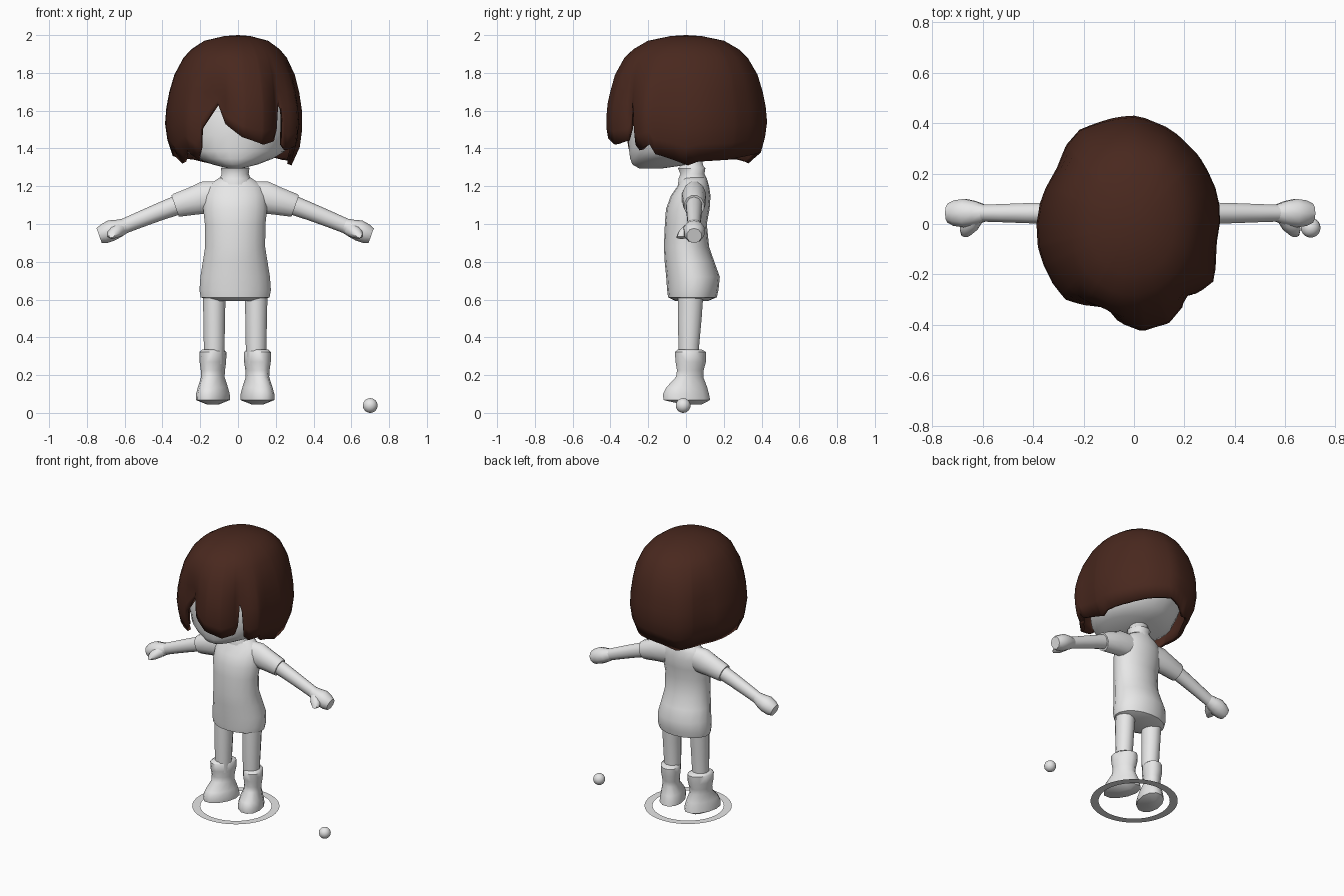
import bpy, bmesh, math
from mathutils import Vector

if "Cube" in bpy.data.objects:
    bpy.data.objects.remove(bpy.data.objects["Cube"])

CX = -0.015  # symmetry plane of the figure


def material(name, rgb):
    m = bpy.data.materials.new(name)
    m.diffuse_color = (*rgb, 1)
    m.use_nodes = True
    m.node_tree.nodes["Principled BSDF"].inputs["Base Color"].default_value = m.diffuse_color
    return m


PALE = material("pale_grey", (0.8, 0.8, 0.8))
BROWN = material("dark_brown", (0.066, 0.021, 0.013))


def finish(name, bm, mat, angle=50):
    bmesh.ops.recalc_face_normals(bm, faces=bm.faces)
    me = bpy.data.meshes.new(name)
    bm.to_mesh(me)
    bm.free()
    me.materials.append(mat)
    ob = bpy.data.objects.new(name, me)
    bpy.context.collection.objects.link(ob)
    bpy.ops.object.select_all(action='DESELECT')
    ob.select_set(True)
    bpy.context.view_layer.objects.active = ob
    bpy.ops.object.shade_smooth_by_angle(angle=math.radians(angle))
    return ob


def loft(name, rings, mat=PALE, n=12, side=1):
    """Skin over elliptical rings (centre, u, v), capped at both ends."""
    bm = bmesh.new()
    loops = []
    for c, u, v in rings:
        loop = []
        for i in range(n):
            a = 2 * math.pi * (i + 0.5) / n
            p = Vector(c) + Vector(u) * math.cos(a) + Vector(v) * math.sin(a)
            loop.append(bm.verts.new((CX + side * p.x, p.y, p.z)))
        loops.append(loop)
    for a, b in zip(loops, loops[1:]):
        for i in range(n):
            bm.faces.new((a[i], a[(i + 1) % n], b[(i + 1) % n], b[i]))
    bm.faces.new(loops[0])
    bm.faces.new(loops[-1])
    return finish(name, bm, mat)


def upright(rows, x=0, splay=0):
    """Level rings from rows of (z, half width, front y, back y)."""
    return [((x, (f + b) / 2, z), (w, 0, 0), (-splay * (b - f) / 2, (b - f) / 2, 0))
            for z, w, f, b in rows]


def limb(rows, y=0.043):
    """Rings across the arm from rows of (x, z, half depth, half height)."""
    return [((x, y, z), (0, d, 0), (0.33 * h, 0, 0.94 * h)) for x, z, d, h in rows]


# Torso with flared dress, and neck with collar
loft("dress", upright([
    (0.592, .130, -.055, .115), (0.612, .185, -.095, .163), (0.65, .192, -.10, .172),
    (0.72, .187, -.105, .179), (0.80, .174, -.113, .150), (0.88, .161, -.117, .122),
    (1.00, .163, -.112, .110), (1.08, .172, -.106, .125), (1.15, .168, -.080, .130),
    (1.20, .150, -.045, .122), (1.225, .115, -.035, .115), (1.245, .085, -.03, .108)]), n=18)
loft("neck", upright([
    (1.21, .095, -.045, .115), (1.24, .086, -.042, .112), (1.265, .074, -.032, .10),
    (1.295, .078, -.045, .105), (1.305, .068, -.035, .095), (1.36, .055, -.02, .08)]))

# Head
loft("head", upright([
    (1.295, .04, -.25, -.12), (1.315, .12, -.285, .02), (1.345, .20, -.297, .13),
    (1.385, .265, -.303, .22), (1.47, .292, -.310, .28), (1.60, .295, -.310, .30),
    (1.75, .245, -.255, .27), (1.86, .14, -.15, .17)]), n=24)

# Paired limbs
for side, label in ((1, "right"), (-1, "left")):
    loft(label + "_sleeve", limb([
        (.05, 1.150, .060, .085), (.15, 1.140, .066, .092), (.22, 1.122, .062, .078),
        (.305, 1.100, .057, .066), (.318, 1.095, .054, .062)]), side=side)
    loft(label + "_arm", limb([
        (.28, 1.11, .045, .053), (.40, 1.065, .042, .047), (.50, 1.025, .038, .043),
        (.585, .990, .035, .040)]), n=10, side=side)
    loft(label + "_hand", limb([
        (.575, .994, .034, .038), (.615, .978, .050, .047), (.655, .966, .059, .056),
        (.695, .948, .053, .052), (.720, .938, .040, .042)]), n=10, side=side)
    loft(label + "_thumb", [
        ((.620, .020, .968), (.045, 0, -.01), (0, 0, .040)),
        ((.640, -.020, .955), (.038, 0, -.01), (0, .008, .034)),
        ((.652, -.044, .945), (.018, 0, -.005), (0, .008, .018))], n=8, side=side)
    loft(label + "_leg", upright([
        (0.26, .052, -.04, .07), (0.36, .057, -.042, .072), (0.50, .059, -.045, .085),
        (0.64, .063, -.045, .095)], x=.111), side=side)
    loft(label + "_boot", upright([
        (0.335, .055, -.045, .085), (0.322, .069, -.062, .110), (0.27, .068, -.058, .108),
        (0.225, .062, -.050, .096), (0.19, .060, -.056, .094), (0.135, .076, -.108, .116),
        (0.100, .085, -.126, .126), (0.068, .086, -.124, .132), (0.045, .030, -.02, .085)],
        x=.118, splay=.22), side=side)


# Hair: shell around the vertical axis, angle 0 facing the front
def interp(table, x):
    for (a, p), (b, q) in zip(table, table[1:]):
        if a <= x <= b:
            return p + (q - p) * (x - a) / (b - a)
    return table[0][1] if x < table[0][0] else table[-1][1]


REACH = [(-180, .43), (-164, .427), (-148, .435), (-124, .374), (-80, .39), (-42, .404),
         (-20, .35), (-1, .42), (9, .43), (26, .41), (34, .36), (41, .37), (54, .39),
         (73, .335), (95, .345), (124, .36), (149, .386), (166, .412), (180, .43)]
HEM = [(-180, 1.38), (-168, 1.36), (-156, 1.32), (-140, 1.34), (-110, 1.35), (-75, 1.37),
       (-62, 1.32), (-46, 1.39), (-38, 1.34), (-33, 1.40), (-31, 1.50), (-18, 1.64),
       (-10, 1.53), (3, 1.46), (20, 1.42), (32, 1.44), (35, 1.50), (37, 1.65), (39, 1.60),
       (41, 1.42), (46, 1.39), (58, 1.42), (61, 1.37), (92, 1.31), (102, 1.33),
       (134, 1.34), (155, 1.36), (180, 1.38)]
BULGE = [(1.30, .81), (1.40, .95), (1.53, 1), (1.65, .975), (1.78, .895), (1.88, .76),
         (1.925, .65), (1.97, .47), (1.995, .19)]


def hair_radius(a, z):
    """Locks low down blend into a smooth oval crown."""
    t = math.radians(a)
    oval = 0.36 + 0.07 * math.cos(t) ** 2 - 0.02 * math.sin(t)
    w = min(1, max(0, (z - 1.66) / 0.2))
    return (interp(REACH, a) * (1 - w) + oval * w) * interp(BULGE, z)


angles = sorted({a for a, _ in HEM[:-1]} | {a for a in range(-174, 180, 12)})
bm = bmesh.new()
crown = bm.verts.new((0, 0, 2))
columns = []
for a in angles:
    hem = interp(HEM, a)
    levels = [1.995, 1.97, 1.925, 1.88, 1.79, 1.70]
    levels += [1.70 + (hem - 1.70) * k / 4 for k in range(1, 5)]
    t = math.radians(a)
    col = []
    for z in levels:
        r = hair_radius(a, z)
        col.append(bm.verts.new((r * math.sin(t), -r * math.cos(t), z)))
    columns.append(col)
for i, c in enumerate(columns):
    d = columns[(i + 1) % len(columns)]
    bm.faces.new((crown, c[0], d[0]))
    for k in range(len(c) - 1):
        bm.faces.new((c[k], c[k + 1], d[k + 1], d[k]))
hair = finish("hair", bm, BROWN)
shell = hair.modifiers.new("thickness", 'SOLIDIFY')
shell.thickness = 0.025
shell.offset = -1

# Small ball beside the figure
bm = bmesh.new()
bmesh.ops.create_uvsphere(bm, u_segments=20, v_segments=12, radius=0.039)
bmesh.ops.translate(bm, verts=bm.verts, vec=(0.70, -0.015, 0.039))
finish("ball", bm, PALE)

# Flat ring under the soles
bm = bmesh.new()
N = 40
inner, outer = [[bm.verts.new((CX + 0.005 + r * math.cos(2 * math.pi * i / N),
                               -0.01 + r * math.sin(2 * math.pi * i / N), 0.04))
                 for i in range(N)]
                for r in (0.232, 0.284)]
for i in range(N):
    j = (i + 1) % N
    bm.faces.new((inner[i], outer[i], outer[j], inner[j]))
finish("ground_ring", bm, PALE)
